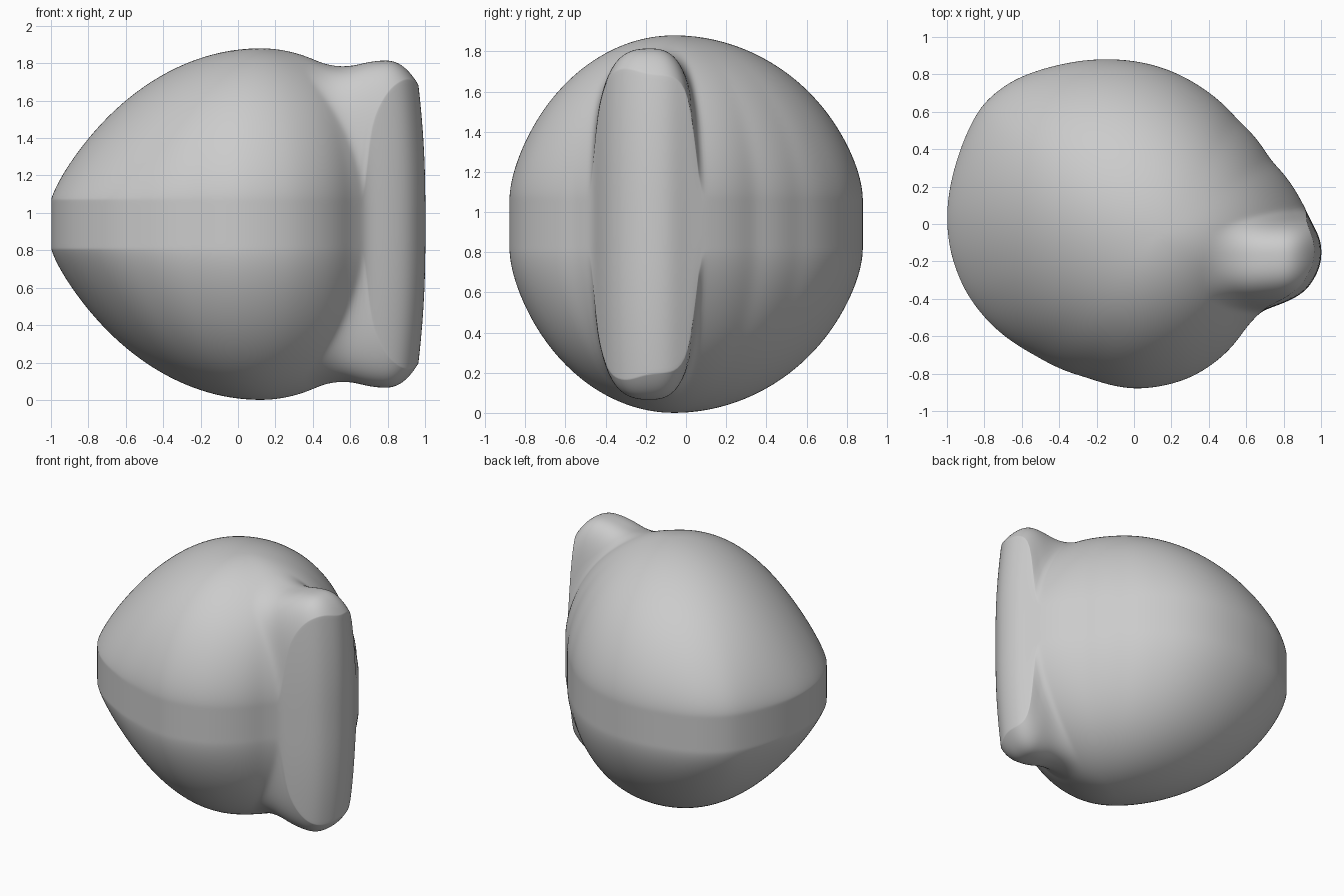
import bpy, bmesh, math

cube = bpy.data.objects.get("Cube")
if cube:
    bpy.data.objects.remove(cube, do_unlink=True)

CX, CY, MID = 0.12, -0.06, 0.94      # axis of the body and its mid height
ANGLES, RINGS, WALL_ROWS = 288, 64, 24

# Plan outline of the widest section, counter-clockwise from the fin tip
OUTLINE = [(1, -.08), (.95, 0), (.89, .13), (.73, .34), (.55, .56),
           (.36, .73), (.1, .85), (-.15, .88), (-.4, .85), (-.66, .76),
           (-.81, .64), (-.94, .36), (-1, .05), (-.98, -.15), (-.9, -.36),
           (-.77, -.53), (-.53, -.7), (-.25, -.82), (0, -.88), (.3, -.82),
           (.5, -.68), (.6, -.55), (.68, -.46), (.75, -.44), (.92, -.36),
           (1, -.22)]


def smoothed(values, times):
    n = len(values)
    for _ in range(times):
        values = [(values[i - 1] + 2 * v + values[(i + 1) % n]) / 4
                  for i, v in enumerate(values)]
    return values


def outline_radii():
    """Sample the outline as evenly spaced radii, lightly rounded."""
    polar = sorted((math.atan2(y - CY, x - CX) % math.tau,
                    math.hypot(x - CX, y - CY)) for x, y in OUTLINE)
    first, last = polar[0], polar[-1]
    polar = ([(last[0] - math.tau, last[1])] + polar
             + [(first[0] + math.tau, first[1])])
    radii = []
    for i in range(ANGLES):
        a = i * math.tau / ANGLES
        for (a0, r0), (a1, r1) in zip(polar, polar[1:]):
            if a0 <= a <= a1:
                radii.append(r0 + (r1 - r0) * (a - a0) / (a1 - a0))
                break
    return smoothed(radii, 8)


def body_height(f, angle):
    """Dome that is rounder to front and back, more pointed on one side."""
    power = 0.6 + 0.25 * max(0, math.cos(angle - math.radians(197))) ** 4
    return 0.13 + 0.81 * max(0, 1 - f * f) ** power


def fin_height(x, y):
    """Rounded ridge that stands out on the +x side."""
    width = 0.235 if y > -0.18 else 0.285
    across = max(0, 1 - abs((y + 0.18) / width) ** 2.7) ** 0.26
    along = 0.875 - (0.9 if x < 0.8 else 3.2) * (x - 0.8) ** 2
    return max(0, across * along)


def smooth_max(a, b, k=0.15):
    h = max(k - abs(a - b), 0) / k
    return max(a, b) + h * h * k / 4


# Blob: dome, upright rim wall and mirrored dome lofted around the axis
bm = bmesh.new()
columns = []
radii = outline_radii()
for i, (radius, round_radius) in enumerate(zip(radii, smoothed(radii, 500))):
    angle = i * math.tau / ANGLES
    c, s = math.cos(angle), math.sin(angle)
    upper = []
    for j in range(RINGS + 1):
        f = math.sin(j / RINGS * math.pi / 2)
        x, y = CX + c * radius * f, CY + s * radius * f
        # Away from the rim the dome follows a rounder plan than the outline
        dome_f = min(1, f * (radius / round_radius) ** (1 - f ** 4))
        upper.append((f, smooth_max(body_height(dome_f, angle),
                                    fin_height(x, y))))
    rim = upper[-1][1]
    wall = [(1, rim * (1 - 2 * k / WALL_ROWS)) for k in range(1, WALL_ROWS)]
    profile = upper + wall + [(f, -z) for f, z in reversed(upper)]
    column = []
    for f, z in profile:
        lean = 1 - 0.05 * f ** 8 * max(0, abs(z) - 0.13) ** 2 / 0.45
        r = radius * f * lean
        column.append(bm.verts.new((CX + c * r, CY + s * r, MID + z)))
    columns.append(column)
for i, left in enumerate(columns):
    right = columns[(i + 1) % ANGLES]
    for j in range(len(left) - 1):
        bm.faces.new((left[j], left[j + 1], right[j + 1], right[j]))
bmesh.ops.remove_doubles(bm, verts=bm.verts, dist=0.0001)
bmesh.ops.recalc_face_normals(bm, faces=bm.faces)
for face in bm.faces:
    face.smooth = True
mesh = bpy.data.meshes.new("finned_blob")
bm.to_mesh(mesh)
bm.free()
blob = bpy.data.objects.new("finned_blob", mesh)
bpy.context.collection.objects.link(blob)

# Soften the creases around the fin
soften = blob.modifiers.new("soften", 'SMOOTH')
soften.factor = 0.5
soften.iterations = 10

# Single plain grey
grey = bpy.data.materials.new("plain_grey")
grey.use_nodes = True
colour = (0.6, 0.6, 0.6, 1)
grey.diffuse_color = colour
grey.node_tree.nodes["Principled BSDF"].inputs["Base Color"].default_value = colour
mesh.materials.append(grey)
